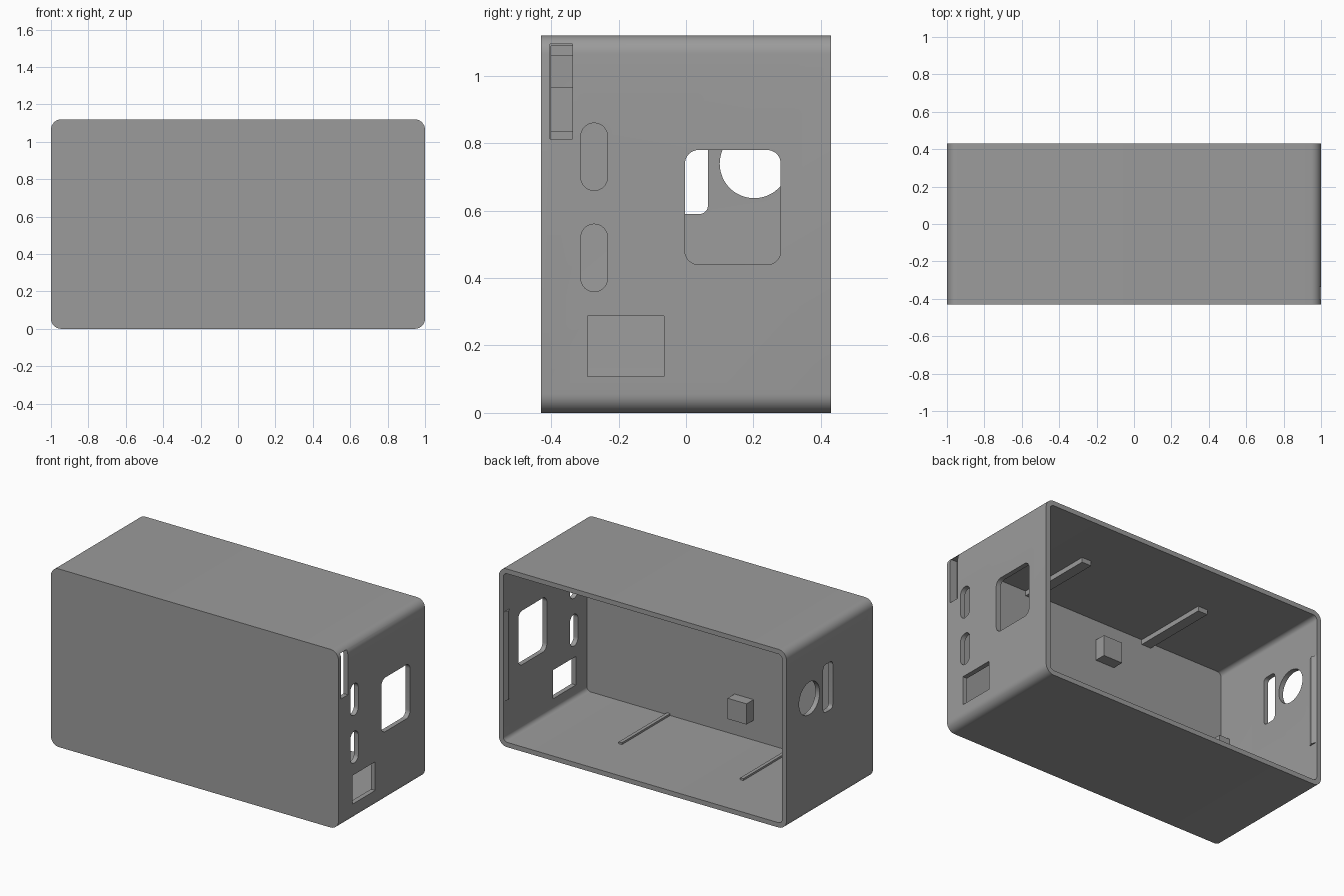
import bpy, bmesh, math

if "Cube" in bpy.data.objects:
    bpy.data.objects.remove(bpy.data.objects["Cube"])

W, D, H, T = 1.0, 0.43, 1.12, 0.03   # half width, half depth, height, wall

grey = bpy.data.materials.new("grey plastic")
grey.diffuse_color = (0.33, 0.33, 0.33, 1)
grey.use_nodes = True
grey.node_tree.nodes["Principled BSDF"].inputs["Base Color"].default_value = grey.diffuse_color


def rounded(u0, u1, v0, v1, r=0.0, n=8):
    """Counter-clockwise rounded rectangle outline."""
    if r <= 0:
        return [(u0, v0), (u1, v0), (u1, v1), (u0, v1)]
    pts = []
    corners = [(u1 - r, v1 - r), (u0 + r, v1 - r), (u0 + r, v0 + r), (u1 - r, v0 + r)]
    for k, (cu, cv) in enumerate(corners):
        for i in range(n + 1):
            a = math.pi / 2 * (k + i / n)
            pts.append((cu + r * math.cos(a), cv + r * math.sin(a)))
    return pts


def prism(name, outline, axis, lo, hi):
    """Extrude an outline along x (outline in yz), y (xz) or z (xy)."""
    place = {"x": lambda u, v, t: (t, u, v),
             "y": lambda u, v, t: (u, t, v),
             "z": lambda u, v, t: (u, v, t)}[axis]
    bm = bmesh.new()
    a = [bm.verts.new(place(u, v, lo)) for u, v in outline]
    b = [bm.verts.new(place(u, v, hi)) for u, v in outline]
    bm.faces.new(a)
    bm.faces.new(b)
    for i in range(len(a)):
        j = (i + 1) % len(a)
        bm.faces.new((a[i], a[j], b[j], b[i]))
    bmesh.ops.recalc_face_normals(bm, faces=bm.faces)
    mesh = bpy.data.meshes.new(name)
    bm.to_mesh(mesh)
    bm.free()
    mesh.materials.append(grey)
    ob = bpy.data.objects.new(name, mesh)
    bpy.context.collection.objects.link(ob)
    return ob


def box(name, x0, x1, y0, y1, z0, z1):
    return prism(name, rounded(x0, x1, y0, y1), "z", z0, z1)


# Case shell, open at the back
shell = prism("case_shell", rounded(-W, W, 0, H, 0.055), "y", -D, D)
cutters = [prism("cavity", rounded(-W + T, W - T, T, H - T, 0.028), "y", -D + T, D + 0.1)]

# Openings in the right wall: side slit, two slots, port and window
for outline in (rounded(-0.403, -0.337, 0.813, 1.095),
                rounded(-0.312, -0.233, 0.66, 0.86, 0.039),
                rounded(-0.312, -0.233, 0.36, 0.56, 0.039),
                rounded(-0.292, -0.065, 0.108, 0.288),
                rounded(-0.003, 0.281, 0.44, 0.78, 0.04)):
    cutters.append(prism("right_opening", outline, "x", W - T - 0.02, W + 0.1))

# Openings in the left wall: round hole and upright slot
for outline in (rounded(0.1, 0.305, 0.637, 0.842, 0.1024, 12),
                rounded(-0.03, 0.065, 0.59, 0.89, 0.025)):
    cutters.append(prism("left_opening", outline, "x", -W - 0.1, -W + T + 0.02))

bpy.context.view_layer.objects.active = shell
shell.select_set(True)
for c in cutters:
    mod = shell.modifiers.new("cut", "BOOLEAN")
    mod.operation, mod.solver, mod.object = "DIFFERENCE", "EXACT", c
    bpy.ops.object.modifier_apply(modifier=mod.name)
    bpy.data.objects.remove(c)
bpy.ops.object.shade_smooth_by_angle(angle=math.radians(30))

# Guide rails on the ceiling and thin ones on the floor
for x in (-0.425, 0.42):
    box("ceiling_rail", x - 0.033, x + 0.033, -D + T, 0.09, 1.06, H - T)
    box("floor_rail", x - 0.03, x - 0.008, -D + T, 0.08, T, T + 0.012)

# Support blocks on the front wall
y0, y1 = -D + T, -0.33
box("lower_support_block", -0.19, -0.058, y0, y1, 0.155, 0.285)
box("upper_support_block", -0.19, -0.058, y0, y1, 0.835, 0.965)
box("corner_support_block", -W + T, -0.9, y0, y1, 0.495, 0.635)

# Snap ridges inside the side walls near the open back
for s in (-1, 1):
    inner = s * (W - T)
    prism("snap_ridge", [(inner, 0.365), (inner, 0.425), (inner - s * 0.012, 0.395)],
          "z", 0.28, 0.84)
